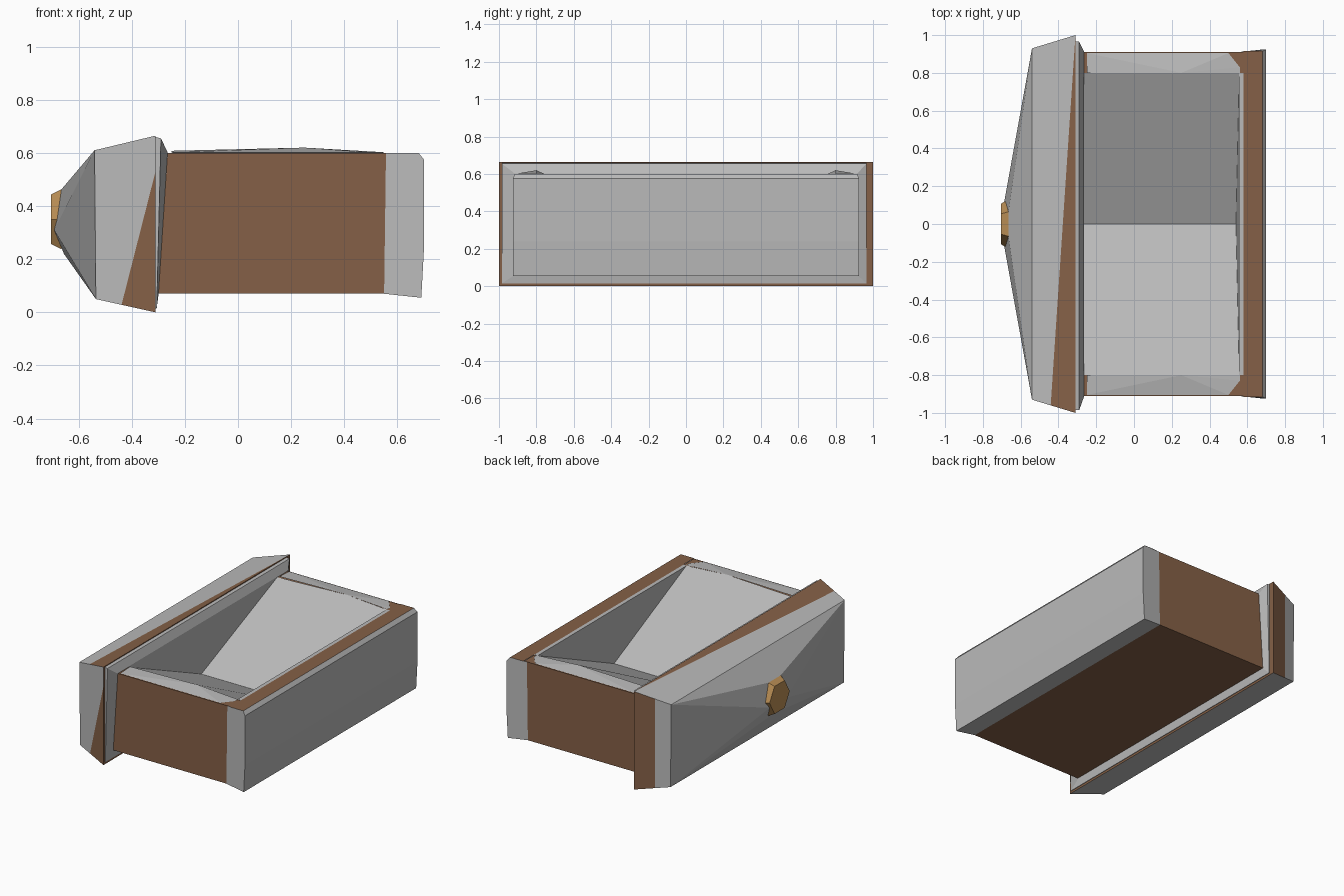
import bpy, bmesh, math
from mathutils import Vector

if "Cube" in bpy.data.objects:
    bpy.data.objects.remove(bpy.data.objects["Cube"])


def material(name, rgb):
    m = bpy.data.materials.new(name)
    m.diffuse_color = (*rgb, 1)
    m.use_nodes = True
    m.node_tree.nodes["Principled BSDF"].inputs["Base Color"].default_value = m.diffuse_color
    return m


MATS = [material("light_grey", (0.49, 0.49, 0.49)),
        material("wood_brown", (0.235, 0.118, 0.063)),
        material("knob_tan", (0.49, 0.27, 0.09))]
GREY, BROWN, TAN = 0, 1, 2


def build(name, faces, ref, inward=False):
    """faces: list of (colour, points); normals are turned from / to ref."""
    bm = bmesh.new()
    for colour, pts in faces:
        f = bm.faces.new([bm.verts.new(p) for p in pts])
        f.material_index = colour
        f.normal_update()
        away = f.normal.dot(f.calc_center_median() - Vector(ref)) > 0
        if away == inward:
            f.normal_flip()
    bmesh.ops.remove_doubles(bm, verts=bm.verts, dist=0.0005)
    return finish(name, bm)


def finish(name, bm):
    me = bpy.data.meshes.new(name)
    bm.to_mesh(me)
    bm.free()
    for m in MATS:
        me.materials.append(m)
    ob = bpy.data.objects.new(name, me)
    bpy.context.collection.objects.link(ob)
    return ob


def mirrored(faces):
    return faces + [(c, [(x, -y, z) for x, y, z in p]) for c, p in faces]


def across(a, b):
    """Quad spanning from +y to -y between two points."""
    m = lambda p: (p[0], -p[1], p[2])
    return [a, b, m(b), m(a)]


def ring(xb, xt, y0, y1, z0, z1):
    return [(xb, y0, z0), (xb, y1, z0), (xt, y1, z1), (xt, y0, z1)]


def band(r, s, colour):
    return [(colour, [r[i], r[(i + 1) % 4], s[(i + 1) % 4], s[i]]) for i in range(4)]


# Drawer box: brown sides and floor, grey back end
a, b = (-.30, .91, .07), (.55, .91, .07)
c, d = (.557, .91, .6), (-.265, .91, .6)
e, f = (.69, .925, .055), (.70, .925, .24)
g, h = (.70, .925, .575), (.68, .915, .6)
shell = mirrored([(BROWN, [a, b, c, d]), (GREY, [b, e, f, g, h, c])])
shell += [(BROWN, across(a, b)), (GREY, across(b, e)), (GREY, across(e, f)),
          (GREY, across(f, g)), (GREY, across(g, h))]
build("drawer_box", shell, (.2, 0, .35))

# Brown top rim
rim = mirrored([(BROWN, [(-.265, .8, .598), (.58, .8, .598), (.58, .91, .598), (-.265, .91, .598)])])
rim += [(BROWN, across((.58, .915, .6), (.68, .915, .6))),
        (GREY, across((.555, .8, .6), (.58, .8, .6)))]
build("top_rim", rim, (.2, 0, 0))

# Grey V-shaped interior with end walls
p, q, r = (-.265, .8, .6), (.25, .8, .62), (.557, .8, .6)
v0, v1 = (-.275, 0, .245), (.54, 0, .245)
inside = mirrored([(GREY, [p, q, r, v1, v0])])
inside += [(GREY, [p, v0, (p[0], -.8, .6)]), (GREY, [r, v1, (r[0], -.8, .6)])]
build("drawer_interior", inside, (.15, 0, .7), inward=True)

# Raised grey flaps at both ends of the opening
edge = [(-.25, .8, .608), (-.25, .905, .602), (.5, .905, .602), (.56, .83, .602), (.56, .8, .602)]
flaps = mirrored([(GREY, [q, edge[i], edge[i + 1]]) for i in range(4)])
build("end_flaps", flaps, (.2, 0, -2))

# Front panel: tapered band with brown wedges, brown back, grey lip
r0 = ring(-.535, -.54, -.93, .93, .05, .61)
r1 = ring(-.31, -.31, -1, 1, 0, .665)
mix = lambda u, w, t: tuple(Vector(u).lerp(Vector(w), t))
t = .57
top = mix(r1[3], r0[3], t)
low = mix(r1[0], r0[0], t)
high = mix(r1[0], r1[3], .8)
s_low, s_top = mix(r1[1], r0[1], t), mix(r1[2], r0[2], t)
panel = [(BROWN, [r1[2], r1[3], top]), (GREY, [r1[2], top, r0[3], r0[2]]),
         (BROWN, [r1[0], high, low]), (GREY, [low, high, r1[3], r0[3], r0[0]]),
         (BROWN, [r1[1], r1[2], s_top, s_low]), (GREY, [s_low, s_top, r0[2], r0[1]]),
         (GREY, [r0[0], r0[1], r1[1], r1[0]]), (BROWN, r1)]
build("front_panel", panel, (-.42, 0, .33))

l0 = ring(-.312, -.312, -.985, .965, .015, .66)
l1 = ring(-.306, -.29, -.985, .965, .015, .655)
l2 = ring(-.30, -.265, -.915, .915, .06, .602)
build("panel_lip", band(l0, l1, GREY) + band(l1, l2, GREY) + [(GREY, l2)], (-.31, 0, .33))

# Faceted panel face
bm = bmesh.new()
for pt in r0 + [(x, s * y, z) for s in (-1, 1)
                for x, y, z in ((-.692, .09, .31), (-.667, .05, .46), (-.655, .05, .22))]:
    bm.verts.new(pt)
bmesh.ops.convex_hull(bm, input=bm.verts)
bmesh.ops.delete(bm, geom=[fc for fc in bm.faces if fc.normal.x > .9], context='FACES_ONLY')
finish("panel_face", bm)

# Hexagonal knob
hexa = lambda x, rad: [(x, rad * math.cos(i * math.pi / 3), .35 + rad * math.sin(i * math.pi / 3))
                       for i in range(6)]
k0, k1 = hexa(-.703, .108), hexa(-.665, .13)
knob = [(TAN, [k0[i], k0[(i + 1) % 6], k1[(i + 1) % 6], k1[i]]) for i in range(6)]
build("knob", knob + [(TAN, k0), (TAN, k1)], (-.685, 0, .35))
